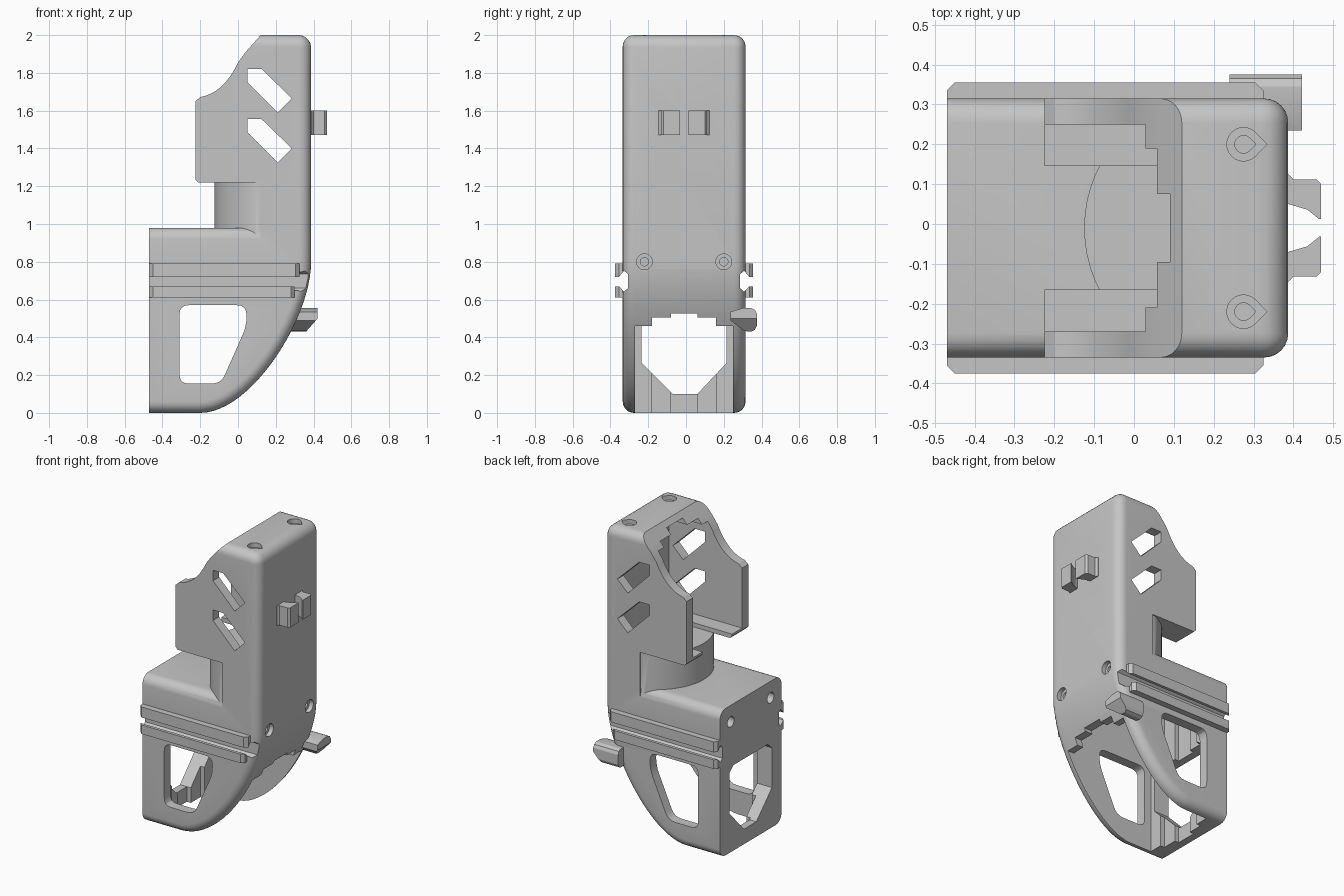
import bpy, bmesh, math
from mathutils import Vector
from mathutils.geometry import interpolate_bezier

if "Cube" in bpy.data.objects:
    bpy.data.objects.remove(bpy.data.objects["Cube"])

grey = bpy.data.materials.new("plain grey")
grey.use_nodes = True
grey.diffuse_color = (0.56, 0.56, 0.56, 1)
grey.node_tree.nodes["Principled BSDF"].inputs["Base Color"].default_value = grey.diffuse_color

MID = -0.01    # middle plane of the housing in y
HALF = 0.325   # half width of the housing
FRONT = 0.387  # x of the tall flat face
ROUND = 0.06   # edge rounding


def prism(name, pts, axis, lo, hi, rim=None):
    """Extrude a 2D outline along an axis; round the rim edges chosen by a rule."""
    place = {"x": lambda a, b, d: (d, a, b),
             "y": lambda a, b, d: (a, d, b),
             "z": lambda a, b, d: (a, b, d)}[axis]
    bm = bmesh.new()
    rings = [[bm.verts.new(place(a, b, d)) for a, b in pts] for d in (lo, hi)]
    n = len(pts)
    for ring in rings:
        bm.faces.new(ring)
    for i in range(n):
        j = (i + 1) % n
        bm.faces.new((rings[0][i], rings[0][j], rings[1][j], rings[1][i]))
    bmesh.ops.recalc_face_normals(bm, faces=bm.faces)
    if rim:
        edges = []
        for e in bm.edges:
            a, b = e.verts
            if abs(a.co.y - b.co.y) < 1e-5 and rim((a.co + b.co) / 2):
                edges.append(e)
        bmesh.ops.bevel(bm, geom=edges, offset=ROUND, segments=6, profile=0.5,
                        affect="EDGES", clamp_overlap=False)
    mesh = bpy.data.meshes.new(name)
    bm.to_mesh(mesh)
    bm.free()
    mesh.materials.append(grey)
    obj = bpy.data.objects.new(name, mesh)
    bpy.context.collection.objects.link(obj)
    return obj


def combine(tool, operation="DIFFERENCE"):
    """Apply one boolean to the housing and drop the tool."""
    mod = housing.modifiers.new("shape", "BOOLEAN")
    mod.operation, mod.solver, mod.object = operation, "EXACT", tool
    bpy.context.view_layer.objects.active = housing
    bpy.ops.object.modifier_apply(modifier=mod.name)
    bpy.data.objects.remove(tool)


def circle(cx, cy, r, n=24):
    return [(cx + r * math.cos(2 * math.pi * i / n), cy + r * math.sin(2 * math.pi * i / n))
            for i in range(n)]


def teardrop(cx, cy, r):
    arc = [math.radians(45 + 270 * i / 18) for i in range(19)]
    return [(cx + r * 1.4, cy)] + [(cx + r * math.cos(a), cy + r * math.sin(a)) for a in arc]


def rounded(pts, r):
    """Replace every corner of an outline with a short arc."""
    out = []
    for i, p in enumerate(pts):
        p, a, b = Vector(p), Vector(pts[i - 1]), Vector(pts[(i + 1) % len(pts)])
        s, e = p + (a - p).normalized() * r, p + (b - p).normalized() * r
        out += [tuple(s * (1 - t) ** 2 + p * 2 * t * (1 - t) + e * t * t)
                for t in (0, 0.25, 0.5, 0.75, 1)]
    return out


def bezier(*pts, n=20):
    return [tuple(v)[:2] for v in interpolate_bezier(*[Vector((a, b, 0)) for a, b in pts], n)]


def mirrored(pts, s):
    """Place (x, offset) points on one side of the middle plane."""
    return [(x, MID + s * y) for x, y in pts]


# Housing side profile: curved toe, tall front, scooped head, shelf
outline = [(-0.47, 0)]
outline += bezier((-0.2, 0), (0.07, 0), (FRONT, 0.5), (FRONT, 0.8), n=24)
outline += bezier((FRONT, 1.935), (FRONT, 1.97), (FRONT - 0.03, 2), (FRONT - 0.065, 2), n=6)
outline += [(0.12, 2), (0.04, 1.91)]
outline += bezier((0, 1.855), (-0.04, 1.77), (-0.1, 1.69), (-0.2, 1.672), n=12)
outline += [(-0.225, 1.65), (-0.225, 1.235), (-0.21, 1.22), (0.12, 1.22),
            (0.12, 0.98), (-0.47, 0.98)]


def outer_rim(m):
    return (m.z < 0.81 and m.x > -0.46) or m.x > 0.32 or (m.z > 1.94 and m.x > 0.13)


housing = prism("housing", outline, "y", MID - HALF, MID + HALF, outer_rim)

# Rounded long edges of the shelf
for s in (1, -1):
    arc = [math.pi / 2 * i / 6 for i in range(7)]
    corner = [(MID + s * (HALF - ROUND + ROUND * math.sin(a)), 0.98 - ROUND + ROUND * math.cos(a))
              for a in arc]
    corner += [(MID + s * 0.4, 0.98 - ROUND), (MID + s * 0.4, 1.1), (MID + s * (HALF - ROUND), 1.1)]
    combine(prism("cutter", corner, "x", -0.6, 0.118))

# Hollow head with a stepped roof and thin side ledges
for half, roof, floor in ((0.26, 1.895, 1.25), (0.2, 1.93, 1.25),
                          (0.155, 1.93, 1.222), (0.085, 1.967, 1.222)):
    box = [(-0.5, floor), (0.315, floor), (0.315, roof), (-0.5, roof)]
    combine(prism("cutter", box, "y", MID - half, MID + half))
ledge_gap = [(-0.5, 1.1), (0.119, 1.1), (0.119, 1.3), (-0.5, 1.3)]
combine(prism("cutter", ledge_gap, "y", MID - 0.155, MID + 0.155))

# Rounded neck between shelf and head
r, cx = 0.34, 0.215
swing = math.asin(0.318 / r)
neck = [(cx - r * math.cos(a), MID + r * math.sin(a))
        for a in [swing * (i / 12 - 1) for i in range(25)]]
neck += [(0.25, MID + 0.318), (0.25, MID - 0.318)]
combine(prism("neck", neck, "z", 0.9, 1.222), "UNION")

# Slanted slots through the head
for dz in (0, -0.265):
    slot = [(0.05, 1.82), (0.125, 1.82), (0.285, 1.665), (0.21, 1.59), (0.05, 1.75)]
    combine(prism("cutter", [(x, z + dz) for x, z in slot], "y", -0.5, 0.5))

# Tall lower cavity, open along the toe, with stepped back wall and lip
for half, back, lip in ((0.26, -0.36, 0.46), (0.17, -0.39, 0.505), (0.07, -0.42, 0.525)):
    hollow = [(back, -0.1), (0.6, -0.1), (0.6, lip), (0.25, lip), (0.29, 0.62),
              (0.315, 0.8), (0.315, 0.91), (back, 0.91)]
    combine(prism("cutter", hollow, "y", MID - half, MID + half))

# Side windows and rear window
window = rounded([(-0.31, 0.57), (0.045, 0.57), (0.045, 0.46), (-0.09, 0.155), (-0.31, 0.155)], 0.05)
combine(prism("cutter", window, "y", -0.5, 0.5))
rear = [(-0.07, 0.1), (0.06, 0.1), (0.215, 0.265), (0.215, 0.53), (0.17, 0.57),
        (-0.19, 0.57), (-0.235, 0.53), (-0.235, 0.265)]
combine(prism("cutter", rear, "x", -0.6, -0.3))

for s in (1, -1):
    # Side rails with a dovetail groove between them
    for low, high, end in ((0.72, 0.79, 0.325), (0.61, 0.67, 0.3)):
        rail = [(-0.47, 0.29), (-0.47, 0.345), (-0.45, 0.365),
                (end - 0.02, 0.365), (end, 0.345), (end, 0.29)]
        combine(prism("rail", mirrored(rail, s), "z", low, high), "UNION")
    groove = [(0.297, 0.66), (0.318, 0.642), (0.345, 0.67), (0.4, 0.67),
              (0.4, 0.72), (0.345, 0.72), (0.318, 0.752), (0.297, 0.735)]
    combine(prism("cutter", [(MID + s * y, z) for y, z in groove], "x", -0.6, 0.6))

    # Countersunk screw holes: top, front and rear
    y = MID + s * 0.21
    for radius, depth in ((0.042, 0.03), (0.022, 0.12)):
        combine(prism("cutter", teardrop(0.275, y, radius), "z", 2 - depth, 2.1))
        combine(prism("cutter", circle(y, 0.8, radius), "x", FRONT - depth, 0.5))
    combine(prism("cutter", circle(y, 0.87, 0.035), "x", -0.6, -0.3))

    # Cable clip hooks
    hook = [(0.36, 0.06), (0.388, 0.06), (0.435, 0.046), (0.465, 0.022), (0.47, 0.022),
            (0.47, 0.11), (0.458, 0.122), (0.4, 0.122), (0.388, 0.135), (0.36, 0.135)]
    combine(prism("clip_hook", mirrored(hook, s), "z", 1.47, 1.6), "UNION")

# Side peg with a slanted underside at its tip
peg = [(0.235, 0.535), (0.3, 0.555), (0.345, 0.555), (0.365, 0.545), (0.375, 0.525),
       (0.375, 0.46), (0.365, 0.44), (0.345, 0.43), (0.31, 0.433), (0.235, 0.49)]
combine(prism("peg", peg, "x", 0.24, 0.422), "UNION")
slant = [(0.422, 0.5), (0.36, 0.43), (0.36, 0.4), (0.5, 0.4), (0.5, 0.5)]
combine(prism("cutter", slant, "y", 0.2, 0.5))

# Smooth rounding with crisp edges
bpy.ops.object.select_all(action="DESELECT")
housing.select_set(True)
bpy.context.view_layer.objects.active = housing
bpy.ops.object.shade_smooth_by_angle(angle=math.radians(25))
